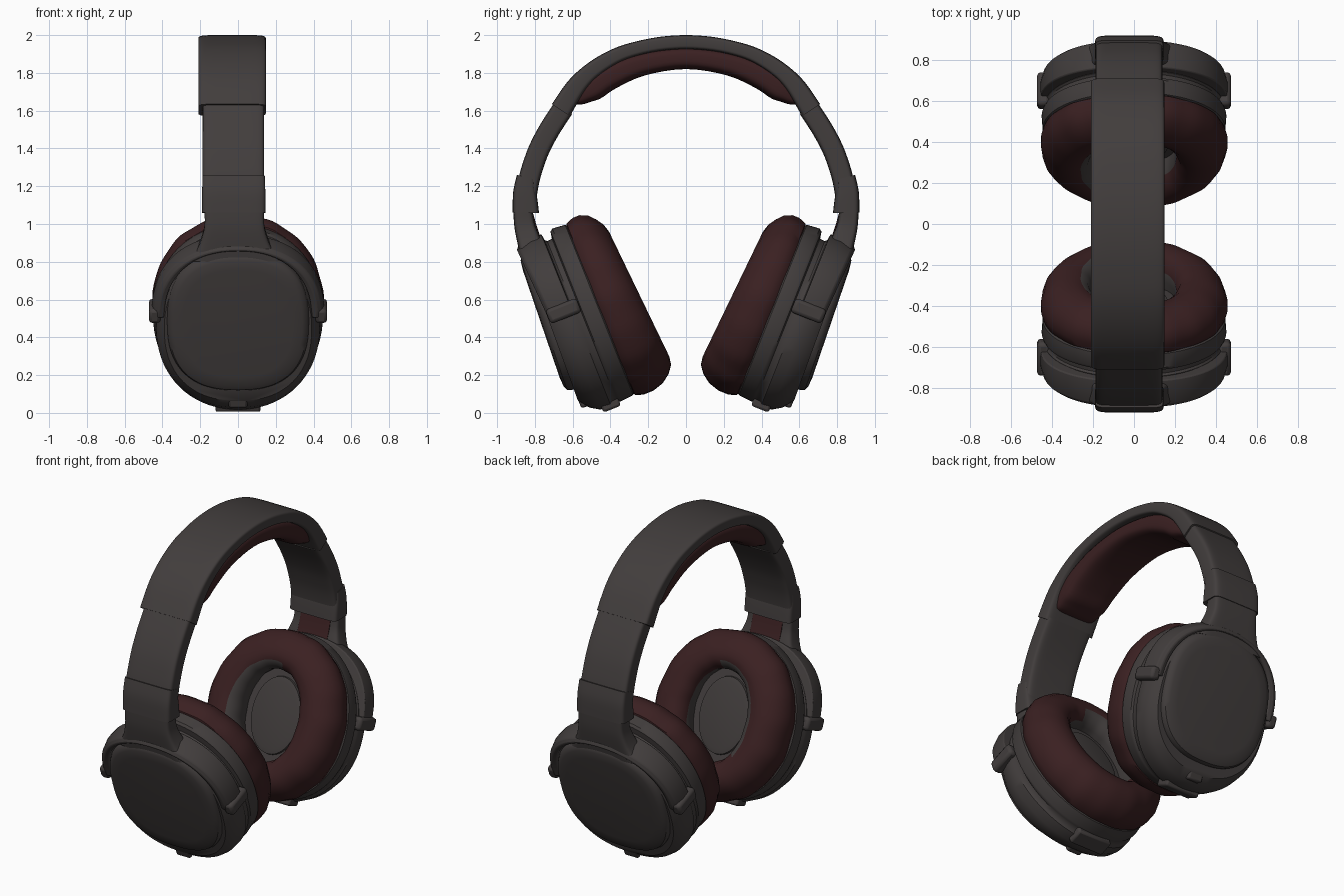
import bpy, bmesh, math

if "Cube" in bpy.data.objects:
    bpy.data.objects.remove(bpy.data.objects["Cube"])


def material(name, rgb):
    m = bpy.data.materials.new(name)
    m.diffuse_color = (*rgb, 1)
    m.use_nodes = True
    m.node_tree.nodes["Principled BSDF"].inputs["Base Color"].default_value = m.diffuse_color
    return m


GREY = material("charcoal grey", (0.054, 0.047, 0.046))
RED = material("dark maroon", (0.043, 0.0145, 0.0155))


def P(x, u, w):
    """Tilted ear cup frame: u runs up the cup, w points inwards to the head."""
    return (x, -0.46 - 0.371 * u + 0.929 * w, 0.545 + 0.929 * u + 0.371 * w)


def sp(v, e):
    return math.copysign(abs(v) ** (2 / e), v)


def skin(name, rings, mats, mirror=True, bevel=0, rule=None, angle=40):
    """Join equal rings of points into a capped skin."""
    bm = bmesh.new()
    vs = [[bm.verts.new(p) for p in r] for r in rings]
    n = len(rings[0])
    for k in range(len(vs) - 1):
        for i in range(n):
            j = (i + 1) % n
            f = bm.faces.new((vs[k][i], vs[k][j], vs[k + 1][j], vs[k + 1][i]))
            f.material_index = rule(k, 360 * i / n) if rule else 0
    bm.faces.new(vs[0])
    f = bm.faces.new(vs[-1])
    f.material_index = rule(len(vs), 0) if rule else 0
    bmesh.ops.recalc_face_normals(bm, faces=bm.faces)
    me = bpy.data.meshes.new(name)
    bm.to_mesh(me)
    bm.free()
    for m in mats:
        me.materials.append(m)
    ob = bpy.data.objects.new(name, me)
    bpy.context.collection.objects.link(ob)
    bpy.ops.object.select_all(action='DESELECT')
    ob.select_set(True)
    bpy.context.view_layer.objects.active = ob
    bpy.ops.object.shade_smooth_by_angle(angle=math.radians(angle))
    if bevel:
        b = ob.modifiers.new("soft edges", 'BEVEL')
        b.width, b.segments = bevel, 2
    if mirror:
        m = ob.modifiers.new("other side", 'MIRROR')
        m.use_axis = (False, True, False)
    return ob


def cup(name, rows, mats, rule=None, wrinkle=0, n=72, angle=40):
    """Oval rings; row = w, half width, half height, centre u, squareness, tilt."""
    rings = []
    for w, hx, hu, cu, e, t in rows:
        r = []
        for i in range(n):
            a = 2 * math.pi * i / n
            s = 1 + wrinkle * (math.sin(17 * a) + math.sin(11 * a + 1))
            u = cu + s * hu * sp(math.sin(a), e)
            r.append(P(s * hx * sp(math.cos(a), e), u, w + t * u))
        rings.append(r)
    return skin(name, rings, mats, rule=rule, angle=angle)


def box(name, x, u, w, bevel=0.012, mat=GREY):
    rings = [[P(a, u[0], c), P(a, u[1], c), P(b, u[1], c), P(b, u[0], c)]
             for c in w for a, b in [x]]
    return skin(name, rings, [mat], bevel=bevel)


def smooth(pts, n=4):
    out = []
    for i in range(len(pts) - 1):
        a, b, c, d = (pts[max(i - 1, 0)], pts[i], pts[i + 1],
                      pts[min(i + 2, len(pts) - 1)])
        for s in range(n):
            t = s / n
            out.append(tuple(0.5 * (2 * q + (r - p) * t
                                    + (2 * p - 5 * q + 4 * r - v) * t * t
                                    + (3 * q - p - 3 * r + v) * t ** 3)
                             for p, q, r, v in zip(a, b, c, d)))
    return out + [pts[-1]]


def band(name, pts, mat, both=False, e=7, n=32):
    """Strip along its outer edge; point = y, z, thickness, x min, x max."""
    if both:
        pts = [(-p[0], *p[1:]) for p in reversed(pts[1:])] + pts
    pts = smooth(pts)
    rings = []
    for i, (y, z, t, x0, x1) in enumerate(pts):
        a, b = pts[max(i - 1, 0)], pts[min(i + 1, len(pts) - 1)]
        dy, dz = b[0] - a[0], b[1] - a[1]
        l = math.hypot(dy, dz)
        ny, nz = dz / l, -dy / l          # inward normal
        r = []
        for k in range(n):
            g = 2 * math.pi * (k + 0.5) / n
            d = t / 2 * (1 + sp(math.sin(g), e))
            r.append(((x0 + x1) / 2 + (x1 - x0) / 2 * sp(math.cos(g), e),
                      y + ny * d, z + nz * d))
        rings.append(r)
    return skin(name, rings, [mat], mirror=not both)


# Headband and its cushion
band("headband", [(y, z, t, -0.21, 0.148) for y, z, t in (
    (0, 2.0, .075), (.13, 1.992, .075), (.25, 1.97, .075), (.36, 1.938, .078),
    (.46, 1.89, .085), (.55, 1.828, .092), (.63, 1.75, .105), (.71, 1.635, .115))],
    GREY, both=True)
band("headband_cushion", [
    (0, 1.94, .12, -.19, .13), (.25, 1.91, .128, -.19, .13),
    (.44, 1.84, .14, -.19, .13), (.55, 1.76, .135, -.185, .125),
    (.61, 1.69, .09, -.17, .11), (.635, 1.655, .04, -.15, .09)],
    RED, both=True, e=3.6)

# Side arms, sliders and hinges
band("side_arm", [(y, z, .112, -.187, .138) for y, z in (
    (.695, 1.645), (.77, 1.53), (.828, 1.42), (.865, 1.32), (.887, 1.24),
    (.902, 1.15), (.905, 1.08))], GREY)
band("slider_block", [(.895, 1.26, .10, -.188, .142), (.915, 1.17, .125, -.19, .145),
                      (.918, 1.06, .14, -.19, .145)], GREY)
band("hinge", [(.915, 1.08, .10, -.178, .138), (.908, .98, .11, -.178, .14),
               (.888, .88, .125, -.205, .17), (.868, .80, .11, -.25, .22)], GREY)
band("hinge_lining", [(.82, 1.05, .012, -.12, .09), (.80, .98, .012, -.12, .09),
                      (.775, .91, .012, -.12, .09)], RED)

# Ear cup shell with groove, and the flat outer cover
cup("cup_shell", [
    (.02, .42, .46, 0, 2.1, 0), (0, .445, .485, 0, 2.1, 0),
    (-.07, .45, .492, 0, 2.1, 0), (-.085, .445, .485, -.004, 2.1, 0),
    (-.092, .43, .465, -.022, 2.1, 0), (-.12, .43, .465, -.025, 2.1, 0),
    (-.13, .437, .475, -.025, 2.1, 0), (-.19, .432, .462, -.03, 2.1, 0),
    (-.24, .415, .435, -.025, 2.2, 0), (-.27, .39, .405, 0, 2.3, .03)], [GREY])
cup("outer_cover", [
    (-.25, .375, .385, .045, 2.5, .05), (-.278, .375, .385, .045, 2.5, .05),
    (-.298, .365, .375, .045, 2.5, .05), (-.309, .34, .35, .045, 2.5, .05),
    (-.314, .29, .30, .045, 2.5, .05)], [GREY])

# Ear cushion: maroon ring, grey inner wall that climbs higher on one side
cup("ear_cushion", [
    (-.005, .42, .46, 0, 2.1, 0), (.01, .44, .488, 0, 2.1, 0),
    (.05, .452, .503, 0, 2.1, 0), (.10, .453, .503, 0, 2.1, -.02),
    (.15, .435, .485, 0, 2.1, -.04), (.19, .405, .45, 0, 2.1, -.06),
    (.218, .36, .41, 0, 2.1, -.07), (.228, .31, .365, 0, 2.1, -.07),
    (.22, .26, .325, 0, 2.1, -.07), (.195, .225, .295, 0, 2.1, -.07),
    (.15, .205, .275, 0, 2.1, -.05), (.11, .205, .275, 0, 2.1, -.02),
    (.07, .21, .28, 0, 2.1, 0)],
    [RED, GREY], rule=lambda k, a: int(k >= (8 if 80 < a < 215 else 10)),
    wrinkle=.004, n=96)
cup("speaker_grille", [(.06, .17, .235, 0, 2, 0), (.085, .165, .23, 0, 2, 0),
                       (.092, .14, .2, 0, 2, 0)], [GREY])

# Yoke: half ring hugging the top of the cup
yoke = []
for i in range(33):
    a = math.pi * i / 32
    c, s = math.cos(a), math.sin(a)
    top = .02 * s
    section = [(.385, .385, -.13), (.455, .425, -.135), (.458, .43, -.20),
               (.445, .415, -.25 - top), (.42, .395, -.268 - top), (.39, .385, -.26 - top)]
    yoke.append([P(rx * sp(c, 2.25), .06 + ru * sp(s, 2.25), w) for rx, ru, w in section])
skin("yoke", yoke, [GREY], bevel=.006, angle=35)

# Pivot lugs, bottom tab and latch
for side, x in (("left", (-.472, -.41)), ("right", (.41, .472))):
    box("pivot_lug_" + side, x, (.025, .105), (-.265, -.09), bevel=.018)
box("bottom_tab", (-.12, .12), (-.513, -.45), (-.18, -.08))
box("bottom_latch", (-.05, .05), (-.45, -.35), (-.28, -.18))
